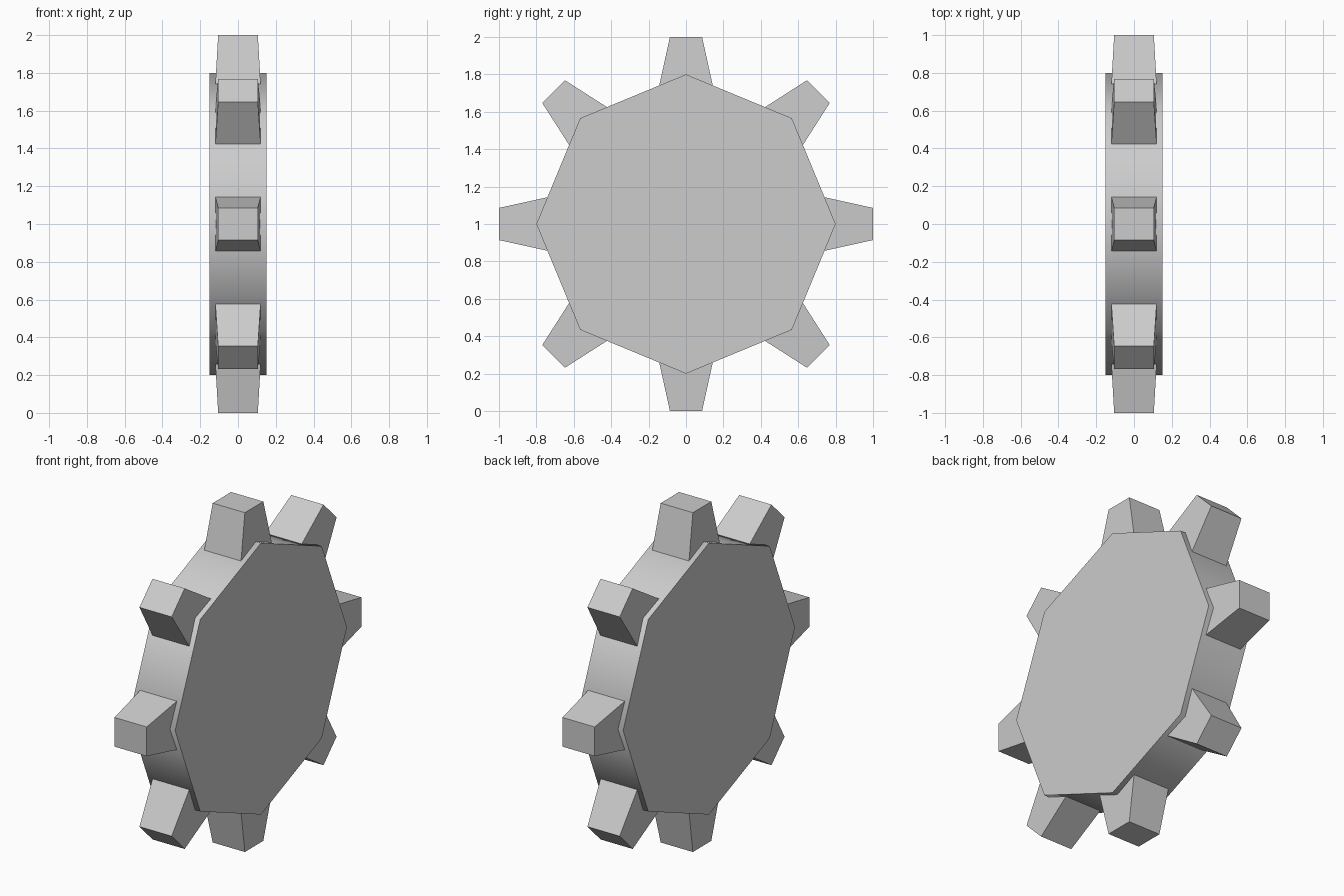
import bpy, bmesh
from math import pi, radians
from mathutils import Matrix, Vector

cube = bpy.data.objects.get("Cube")
if cube:
    bpy.data.objects.remove(cube, do_unlink=True)

CENTRE = Vector((0, 0, 1))
TEETH = 8

# Single plain grey
grey = bpy.data.materials.new("light_grey")
grey.use_nodes = True
colour = (0.604, 0.604, 0.604, 1)
grey.diffuse_color = colour
grey.node_tree.nodes["Principled BSDF"].inputs["Base Color"].default_value = colour

# Eight-sided wheel with a smooth rim and flat end faces
bpy.ops.mesh.primitive_cylinder_add(vertices=TEETH, radius=0.8, depth=0.3,
                                    location=CENTRE, rotation=(0, pi / 2, 0))
wheel = bpy.context.object
wheel.name = "wheel_disc"
wheel.data.materials.append(grey)
bpy.ops.object.shade_smooth_by_angle(angle=radians(50))


def tooth_mesh(root, tip, root_size, tip_size):
    """Tapered block pointing up, from radius root to radius tip."""
    bm = bmesh.new()
    bmesh.ops.create_cube(bm, size=2)
    for v in bm.verts:
        outer = v.co.z > 0
        half_x, half_y = tip_size if outer else root_size
        v.co = (v.co.x * half_x, v.co.y * half_y, tip if outer else root)
    mesh = bpy.data.meshes.new("tooth")
    bm.to_mesh(mesh)
    bm.free()
    mesh.materials.append(grey)
    return mesh


# Teeth on every corner of the wheel, rooted inside the disc
mesh = tooth_mesh(0.65, 1.0, (0.125, 0.163), (0.105, 0.086))
for i in range(TEETH):
    tooth = bpy.data.objects.new(f"tooth_{i + 1}", mesh)
    tooth.matrix_world = (Matrix.Translation(CENTRE)
                          @ Matrix.Rotation(2 * pi * i / TEETH, 4, 'X'))
    bpy.context.collection.objects.link(tooth)
